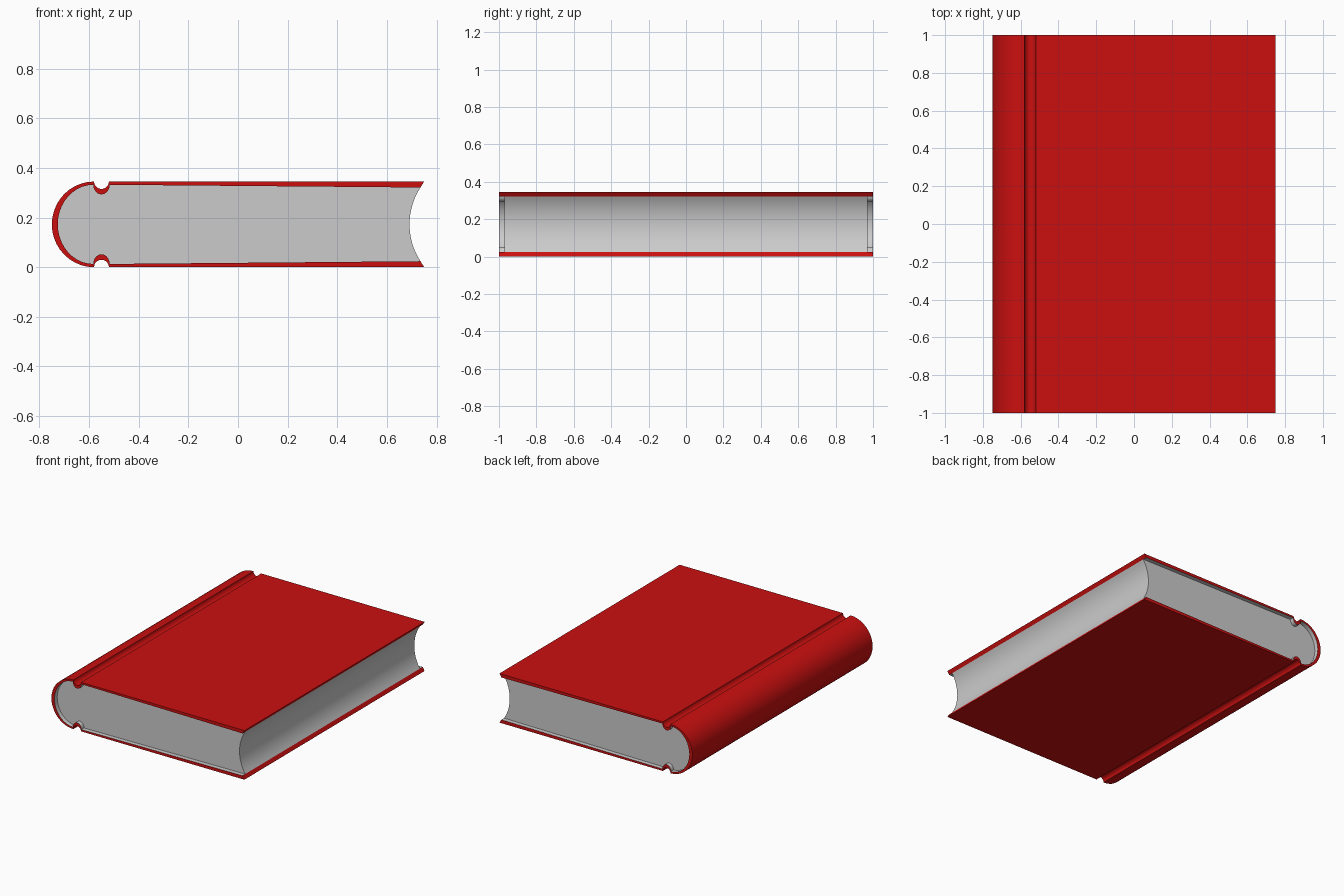
import bpy, bmesh
from math import sin, cos, pi, sqrt, asin

if "Cube" in bpy.data.objects:
    bpy.data.objects.remove(bpy.data.objects["Cube"])

H = 0.345           # book height
L, P = 1.0, 0.97    # half length of cover and of pages


def arc(cx, cz, rx, rz, a0, a1, n):
    return [(cx + rx * cos(a0 + (a1 - a0) * i / n),
             cz + rz * sin(a0 + (a1 - a0) * i / n)) for i in range(n + 1)]


def c_profile(fore, groove_x, gz, grx, grz, srx):
    """Lower board, hinge groove and spine quarter, mirrored to the top."""
    half = [fore] + arc(groove_x, gz, grx, grz, 0, pi, 10)
    half += arc(groove_x - grx, H / 2, srx, H / 2 - gz, 1.5 * pi, pi, 10)[1:]
    return half + [(x, H - z) for x, z in reversed(half[:-1])]


def row(bm, prof, y):
    return [bm.verts.new((x, y, z)) for x, z in prof]


def skin(bm, a, b, closed=False):
    n = len(a)
    for i in range(n if closed else n - 1):
        j = (i + 1) % n
        bm.faces.new((a[i], a[j], b[j], b[i]))


def finish(bm, name, color=None):
    me = bpy.data.meshes.new(name)
    bm.to_mesh(me)
    bm.free()
    ob = bpy.data.objects.new(name, me)
    bpy.context.collection.objects.link(ob)
    if color:
        mat = bpy.data.materials.new(name + "_color")
        mat.diffuse_color = color
        mat.use_nodes = True
        mat.node_tree.nodes["Principled BSDF"].inputs["Base Color"].default_value = mat.diffuse_color
        me.materials.append(mat)
    bpy.ops.object.select_all(action='DESELECT')
    ob.select_set(True)
    bpy.context.view_layer.objects.active = ob
    bpy.ops.object.shade_smooth_by_angle(angle=pi / 6)


outer = c_profile((0.75, 0), -0.55, 0, 0.03, 0.03, 0.17)
inner = c_profile((0.735, 0.024), -0.55, 0.013, 0.033, 0.039, 0.143)

# cover: outside skin, end rims and fore-edge rims (inside is lined by the pages)
bm = bmesh.new()
o0, o1 = row(bm, outer, -L), row(bm, outer, L)
i0, i1 = row(bm, inner, -L), row(bm, inner, L)
skin(bm, o0, o1)
skin(bm, i0, o0)
skin(bm, o1, i1)
bm.faces.new((o0[0], o1[0], i1[0], i0[0]))
bm.faces.new((i0[-1], i1[-1], o1[-1], o0[-1]))
finish(bm, "cover", (0.6, 0.005, 0.005, 1))

# page block: closed prism with a concave fore edge
bm = bmesh.new()
h, s = H / 2 - 0.024, 0.735 - 0.691
R = (h * h + s * s) / (2 * s)
t = asin(h / R)
fore = arc(0.691 + R, H / 2, R, R, pi - t, pi + t, 16)[1:-1]
p0, p1 = row(bm, inner + fore, -P), row(bm, inner + fore, P)
skin(bm, p0, p1, True)
bm.faces.new(p0[::-1])
bm.faces.new(p1)

# endpaper lips lining the cover beyond the pages
for a, b in ((-L, -P), (P, L)):
    skin(bm, row(bm, inner, b), row(bm, inner, a))
finish(bm, "page_block")
